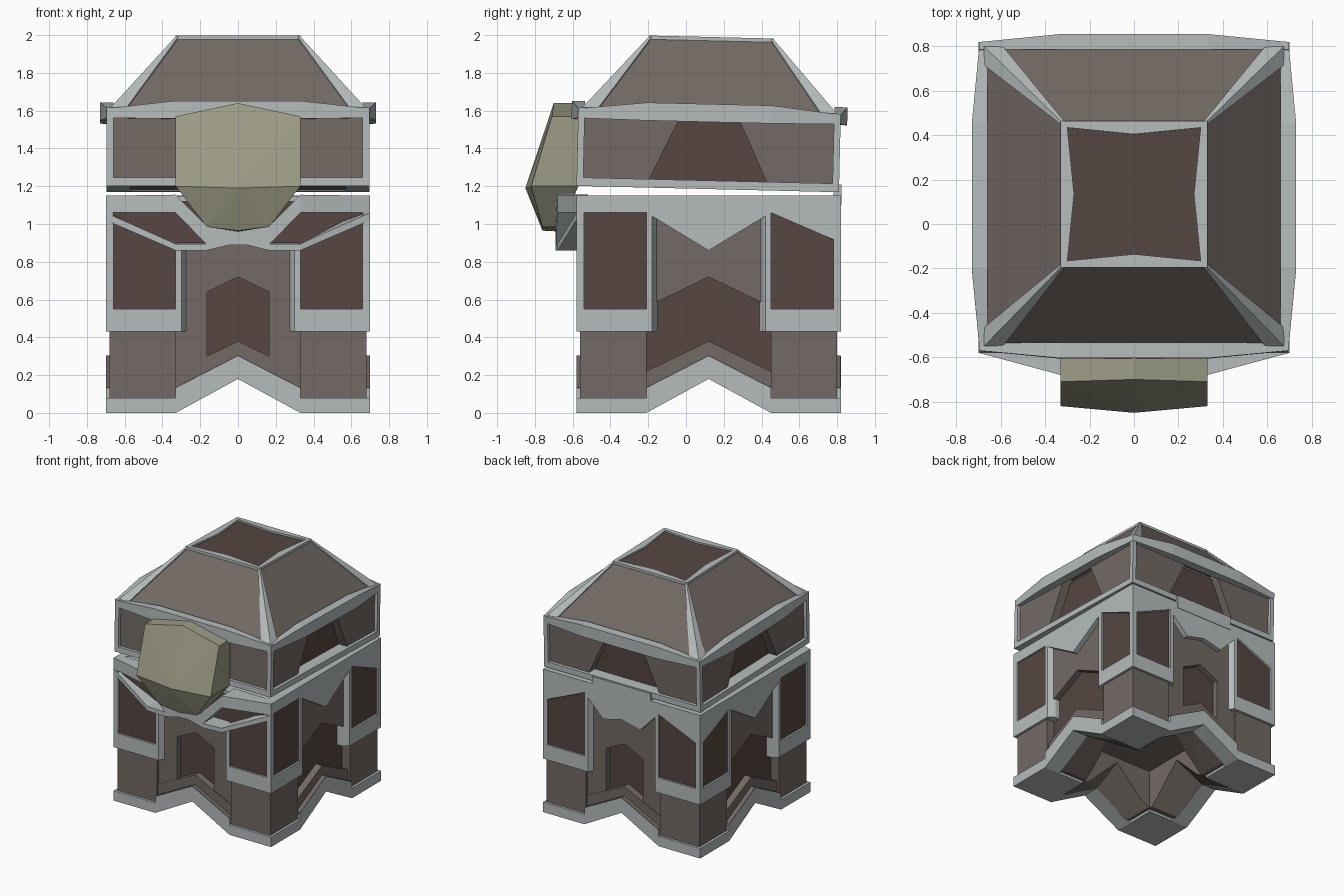
import bpy, bmesh, math
from mathutils import Matrix

if "Cube" in bpy.data.objects:
    bpy.data.objects.remove(bpy.data.objects["Cube"])

CY = 0.12  # building centre in y


def mat(name, c):
    m = bpy.data.materials.new(name)
    m.diffuse_color = (*c, 1)
    m.use_nodes = True
    m.node_tree.nodes["Principled BSDF"].inputs["Base Color"].default_value = m.diffuse_color
    return m


TRIM = mat("trim_grey", (0.46, 0.50, 0.50))
WALL = mat("wall_brown", (0.172, 0.144, 0.128))
DARK = mat("panel_dark", (0.092, 0.062, 0.054))
KHAKI = mat("bay_khaki", (0.34, 0.335, 0.24))
made = []


def finish(name, bm, m, k=0):
    # rotate to side k (0 front, 1 right, 2 back, 3 left) and place
    bmesh.ops.recalc_face_normals(bm, faces=bm.faces)
    bm.transform(Matrix.Translation((0, CY, 0)) @ Matrix.Rotation(k * math.pi / 2, 4, 'Z'))
    me = bpy.data.meshes.new(name)
    bm.to_mesh(me)
    bm.free()
    ob = bpy.data.objects.new(name, me)
    bpy.context.collection.objects.link(ob)
    me.materials.append(m)
    made.append(ob)
    return ob


def loft(name, a, b, m, k=0):
    # closed solid between two matching outlines
    bm = bmesh.new()
    va, vb = [bm.verts.new(p) for p in a], [bm.verts.new(p) for p in b]
    n = len(a)
    bm.faces.new(va)
    bm.faces.new(vb[::-1])
    for i in range(n):
        bm.faces.new((va[i], vb[i], vb[(i + 1) % n], va[(i + 1) % n]))
    return finish(name, bm, m, k)


def plate(name, pts, d0, d1, m, k=0):
    # wall-facing slab; ends that reach a corner are mitred
    def mitre(u):
        return math.copysign(min(abs(u), max(d0, 0.34)), u)
    return loft(name, [(mitre(u), -d0, z) for u, z in pts], [(u, -d1, z) for u, z in pts], m, k)


def prism(name, pts, z0, z1, m, k=0):
    return loft(name, [(x, y, z0) for x, y in pts], [(x, y, z1) for x, y in pts], m, k)


def square(h):
    return [(-h, -h), (h, -h), (h, h), (-h, h)]


def rect(x0, y0, x1, y1):
    return [(x0, y0), (x1, y0), (x1, y1), (x0, y1)]


def hull(name, pts, m, k=0):
    bm = bmesh.new()
    for p in pts:
        bm.verts.new(p)
    bmesh.ops.convex_hull(bm, input=bm.verts)
    junk = [v for v in bm.verts if not v.link_faces]
    bmesh.ops.delete(bm, geom=junk, context='VERTS')
    return finish(name, bm, m, k)


def bar(name, half, inner, m, k=0):
    # bent rail, mirrored across the middle; half = (u, top, bottom, outward distance)
    full = half + [(-u, t, b, d) for u, t, b, d in half[-2::-1]]
    bm = bmesh.new()
    rings = []
    for u, t, b, d in full:
        v = math.copysign(min(abs(u), inner), u)
        rings.append([bm.verts.new(p) for p in ((u, -d, t), (u, -d, b), (v, -inner, b), (v, -inner, t))])
    for r, s in zip(rings, rings[1:]):
        for i in range(4):
            j = (i + 1) % 4
            bm.faces.new((r[i], r[j], s[j], s[i]))
    bm.faces.new(rings[0])
    bm.faces.new(rings[-1][::-1])
    return finish(name, bm, m, k)


def flip(pts):
    return [(-u, z) for u, z in pts]


# core with crossing chevron vaults that flare up into a hollow underneath
core = prism("core", square(0.57), 0.02, 1.14, WALL)


def section(d, apex):
    return [(u, -d, z) for u, z in [(-0.33, -0.1), (-0.33, 0), (0, apex), (0.33, 0), (0.33, -0.1)]]


cutters = [loft("vault_cutter", section(-1, 0.18), section(1, 0.18), WALL, k) for k in (0, 1)]
cutters += [loft("flare_cutter", section(0.56, 0.18), section(0.28, 0.32), WALL, k) for k in range(4)]
cutters.append(prism("hollow_cutter", square(0.32), -0.1, 0.34, WALL))
for cut in cutters:
    cut.hide_render = True
    mod = core.modifiers.new("vault", 'BOOLEAN')
    mod.operation, mod.object, mod.solver = 'DIFFERENCE', cut, 'EXACT'
    bpy.context.view_layer.objects.active = core
    bpy.ops.object.modifier_apply(modifier=mod.name)
    made.remove(cut)
    bpy.data.objects.remove(cut)

# four corner bays (k rotates the front right corner around)
for k in range(4):
    prism("corner_foot", rect(0.33, -0.70, 0.70, -0.33), 0, 0.08, TRIM, k)
    prism("corner_wall", rect(0.33, -0.68, 0.68, -0.33), 0.08, 0.43, WALL, k)
    band = [(0.30, -0.70), (0.70, -0.70), (0.70, -0.30), (0.62, -0.27), (0.5, -0.5), (0.27, -0.62)]
    prism("corner_band", band, 0.43, 0.55, TRIM, k)
    prism("corner_window", rect(0.32, -0.685, 0.685, -0.32), 0.55, 1.12, DARK, k)
    prism("corner_post", rect(0.66, -0.70, 0.70, -0.66), 0.55, 1.10, TRIM, k)

# middle of each side
sill = [(-0.33, 0.12), (0, 0.29), (0.33, 0.12), (0.33, 0.22), (0, 0.38), (-0.33, 0.22)]
ledge = [(-0.33, 0.12), (0, 0.29), (0.33, 0.12), (0.33, 0.135), (0, 0.305), (-0.33, 0.135)]
head = [(-0.33, 1.12), (-0.33, 0.56), (0, 0.72), (0.33, 0.56), (0.33, 1.12)]
jamb = [(0.165, 0.30), (0.33, 0.22), (0.33, 0.56), (0.165, 0.64)]
door = [(-0.33, 0.2), (0, 0.36), (0.33, 0.2), (0.33, 0.6), (0, 0.74), (-0.33, 0.6)]
for k in range(4):
    bar("base_chevron", [(0.33, 0.13, 0.0, 0.70), (0, 0.30, 0.18, 0.70)], 0.56, TRIM, k)
    plate("base_ledge", ledge, 0.60, 0.699, WALL, k)
    plate("door_sill", sill, 0.55, 0.665, WALL, k)
    plate("door_head", head, 0.55, 0.66, WALL, k)
    plate("door_panel", door, 0.55, 0.61, DARK, k)
    top = 0.88 if k == 0 else 1.06
    for s in (1, -1):
        if k in (0, 2):
            plate("door_jamb", [(s * u, z) for u, z in jamb], 0.55, 0.66, WALL, k)
        strip = [(0.33, -0.70), (0.30, -0.70), (0.27, -0.65), (0.27, -0.60), (0.33, -0.60)]
        prism("bay_strip", [(s * x, y) for x, y in strip], 0.43, top, TRIM, k)

# top band on the right, left and back
side = [(-0.70, 1.15), (-0.70, 1.06), (-0.33, 1.06), (0, 0.86), (0.33, 1.06), (0.70, 0.90), (0.70, 1.15)]
plate("side_band", side, 0.62, 0.70, TRIM, 1)
plate("side_band", flip(side), 0.62, 0.70, TRIM, 3)
bar("back_band", [(0.70, 1.15, 0.90, 0.70), (0.33, 1.15, 1.06, 0.70), (0.165, 1.15, 0.89, 0.70),
                  (0, 1.15, 0.93, 0.70)], 0.62, TRIM, 2)
plate("back_ledge", rect(-0.26, 1.10, 0.26, 1.21), 0.66, 0.704, TRIM, 2)
prism("deck", square(0.69), 1.12, 1.146, TRIM)

# front balcony rails with dark openings behind
bar("balcony_upper_rail", [(0.70, 1.15, 1.06, 0.70), (0.33, 1.155, 1.06, 0.80), (0.165, 0.99, 0.89, 0.81),
                           (0, 0.96, 0.89, 0.81)], 0.64, TRIM)
bar("balcony_lower_rail", [(0.70, 1.06, 1.02, 0.70), (0.33, 0.895, 0.86, 0.80), (0.165, 0.895, 0.86, 0.81),
                           (0, 0.93, 0.90, 0.81)], 0.64, TRIM)
plate("balcony_back", rect(-0.66, 0.90, 0.66, 1.12), 0.58, 0.68, DARK)

# faceted bay on the front
bay = []
for s in (1, -1):
    bay += [(s * 0.33, y, 1.57) for y in (-0.71, -0.57)] + [(s * 0.33, y, 1.20) for y in (-0.82, -0.57)]
    bay += [(s * 0.165, y, 0.985) for y in (-0.76, -0.67)]
bay += [(0, -0.70, 1.64), (0, -0.57, 1.64), (0, -0.85, 1.19), (0, -0.76, 0.965), (0, -0.67, 0.96)]
hull("front_bay", [(x, y - CY, z) for x, y, z in bay], KHAKI)

# upper storey, tilted slightly backwards afterwards
start = len(made)
prism("upper_core", square(0.57), 1.19, 1.60, WALL)
flank = [(0.33, 1.19), (0.67, 1.19), (0.67, 1.60), (0.165, 1.60), (0.165, 1.54)]
for k in range(4):
    if k == 0:
        plate("upper_front_wall", rect(-0.67, 1.19, 0.67, 1.60), 0.56, 0.67, WALL)
    else:
        for s in (1, -1):
            plate("upper_wall", [(s * u, z) for u, z in flank], 0.56, 0.67, WALL, k)
        plate("upper_window", [(-0.34, 1.2), (0.34, 1.2), (0.17, 1.56), (-0.17, 1.56)], 0.56, 0.60, DARK, k)
    prism("upper_post", rect(0.66, -0.695, 0.695, -0.66), 1.185, 1.60, TRIM, k)
    plate("upper_bottom_rail", rect(-0.695, 1.185, 0.695, 1.23), 0.57, 0.695, TRIM, k)
    bar("eaves_rail", [(0.695, 1.595, 1.545, 0.695), (0.33, 1.635, 1.54, 0.73), (0, 1.635, 1.54, 0.73)],
        0.66, TRIM, k)

# hipped roof, hip ribs and pinched rim
loft("roof", [(x, y, 1.595) for x, y in square(0.67)], [(x, y, 1.975) for x, y in square(0.325)], WALL)
for k in range(4):
    hull("hip_rib", [(0.675, -0.675, 1.6), (0.59, -0.675, 1.6), (0.675, -0.59, 1.6), (0.5, -0.5, 1.58),
                     (0.33, -0.33, 1.985), (0.315, -0.33, 1.985), (0.33, -0.315, 1.985)], TRIM, k)
    rim = [(-0.33, -0.33), (0.33, -0.33), (0.30, -0.30), (0, -0.27), (-0.30, -0.30)]
    prism("roof_rim", rim, 1.97, 1.99, TRIM, k)
prism("roof_top_panel", square(0.31), 1.95, 1.976, DARK)

pivot = Matrix.Translation((0, CY, 1.4))
tilt = pivot @ Matrix.Rotation(-0.024, 4, 'X') @ pivot.inverted()
for ob in made[start:]:
    ob.data.transform(tilt)
